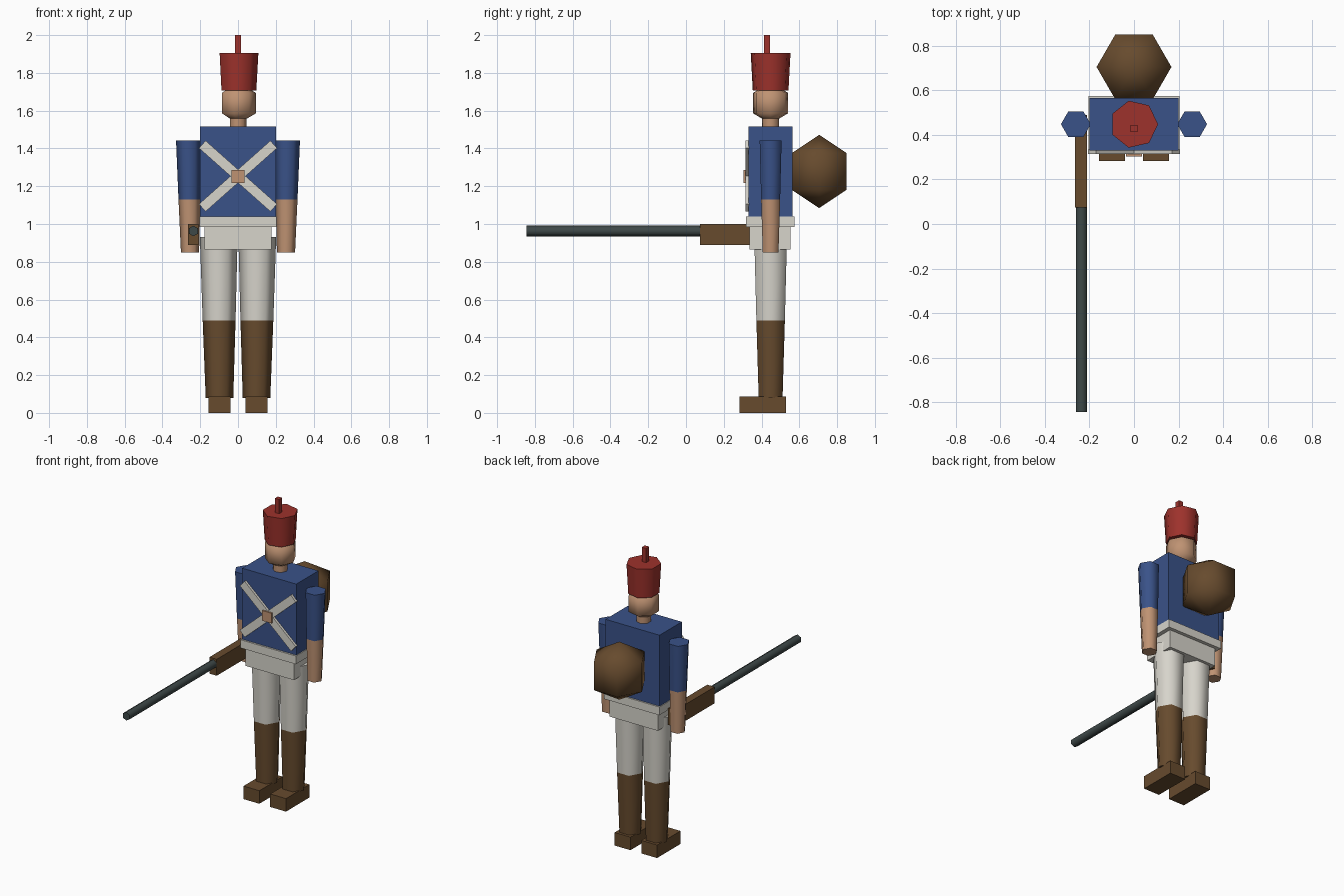
import bpy, bmesh
from math import sin, cos, pi, radians
from mathutils import Matrix, Vector

cube = bpy.data.objects.get("Cube")
if cube:
    bpy.data.objects.remove(cube, do_unlink=True)


def material(name, *rgb):
    m = bpy.data.materials.new(name)
    m.use_nodes = True
    color = (*rgb, 1)
    m.diffuse_color = color
    node = next(n for n in m.node_tree.nodes if n.type == 'BSDF_PRINCIPLED')
    node.inputs["Base Color"].default_value = color
    return m


blue = material("coat_blue", .042, .085, .25)
white = material("cloth_white", .68, .66, .60)
red = material("hat_red", .34, .032, .025)
skin = material("skin", .52, .29, .17)
brown = material("leather_brown", .135, .07, .027)
iron = material("barrel_iron", .048, .065, .065)

DEPTH = .448  # y of the figure's axis


def finish(name, bm, mats, smooth=False):
    bmesh.ops.recalc_face_normals(bm, faces=bm.faces)
    me = bpy.data.meshes.new(name)
    bm.to_mesh(me)
    bm.free()
    for m in mats:
        me.materials.append(m)
    if smooth:
        me.shade_smooth()
        me.set_sharp_from_angle(angle=radians(70))
    ob = bpy.data.objects.new(name, me)
    bpy.context.collection.objects.link(ob)
    return ob


def box(name, lo, hi, mat, turn=0):
    """Box between two corners, optionally turned about its own y axis."""
    lo, hi = Vector(lo), Vector(hi)
    bm = bmesh.new()
    bmesh.ops.create_cube(bm, size=1, matrix=Matrix.Translation((lo + hi) / 2)
                          @ Matrix.Rotation(turn, 4, 'Y')
                          @ Matrix.Diagonal((*(hi - lo), 1)))
    return finish(name, bm, [mat])


def tube(name, rings, sides, mats, y=DEPTH, split=None):
    """Stack of (x, z, radius) rings; faces above split use the second colour."""
    bm = bmesh.new()
    loops = []
    for x, z, r in rings:
        n = sides if r else 1
        loops.append([bm.verts.new((x + r * cos(2 * pi * i / sides),
                                    y + r * sin(2 * pi * i / sides), z))
                      for i in range(n)])
    for a, b in zip(loops, loops[1:]):
        for i in range(sides):
            j = (i + 1) % sides
            corners = [a[i % len(a)], a[j % len(a)], b[j % len(b)], b[i % len(b)]]
            bm.faces.new(list(dict.fromkeys(corners)))
    for end in (loops[0], loops[-1]):
        if len(end) > 1:
            bm.faces.new(end)
    if split is not None:
        for f in bm.faces:
            f.material_index = int(f.calc_center_median().z > split)
    return finish(name, bm, mats, smooth=True)


def ball(name, z, r, sides, mat, y):
    """Coarse sphere with two rings between its poles."""
    rings = [(0, z + r * sin(a * pi / 6), abs(r * cos(a * pi / 6)) if abs(a) < 3 else 0)
             for a in (-3, -1, 1, 3)]
    return tube(name, rings, sides, [mat], y)


# Torso, belt and hips
box("coat", (-.2, .33, 1.04), (.2, .565, 1.515), blue)
box("belt", (-.205, .318, .985), (.205, .575, 1.04), white)
box("hips", (-.178, .336, .865), (.178, .552, .985), white)

# Crossed chest straps and buckle
for side, turn in (("left", -41.6), ("right", 41.6)):
    box(side + "_chest_strap", (-.253, .314, 1.227), (.253, .334, 1.28), white, radians(turn))
box("buckle", (-.035, .304, 1.218), (.035, .334, 1.286), skin)

# Limbs, mirrored left and right
for side, s in (("left", 1), ("right", -1)):
    tube(side + "_leg", [(s * .098, .08, .073), (s * .1, .49, .087), (s * .102, .93, .1)],
         6, [brown, white], split=.49)
    x0, x1 = sorted((s * .04, s * .157))
    box(side + "_shoe", (x0, .283, 0), (x1, .53, .087), brown)
    tube(side + "_arm", [(s * .254, .848, .048), (s * .257, 1.13, .058), (s * .261, 1.443, .067)],
         6, [skin, blue], split=1.13)

# Head and tall hat
tube("neck", [(0, 1.5, .046), (0, 1.6, .046)], 7, [skin])
ball("head", 1.64, .109, 7, skin, DEPTH)
tube("hat", [(0, 1.708, .097), (0, 1.905, .108)], 7, [red])
box("plume", (-.016, .412, 1.88), (.016, .444, 2), red)

# Round pack on the back
ball("pack", 1.278, .194, 6, brown, .705)

# Musket in the right hand
box("musket_stock", (-.264, .075, .89), (-.21, .49, 1), brown)
barrel = tube("musket_barrel", [(0, 0, .028), (0, .925, .028)], 6, [iron], y=0)
barrel.data.transform(Matrix.Translation((-.236, .08, .963))
                      @ Matrix.Rotation(pi / 2, 4, 'X')
                      @ Matrix.Rotation(pi / 2, 4, 'Z'))
